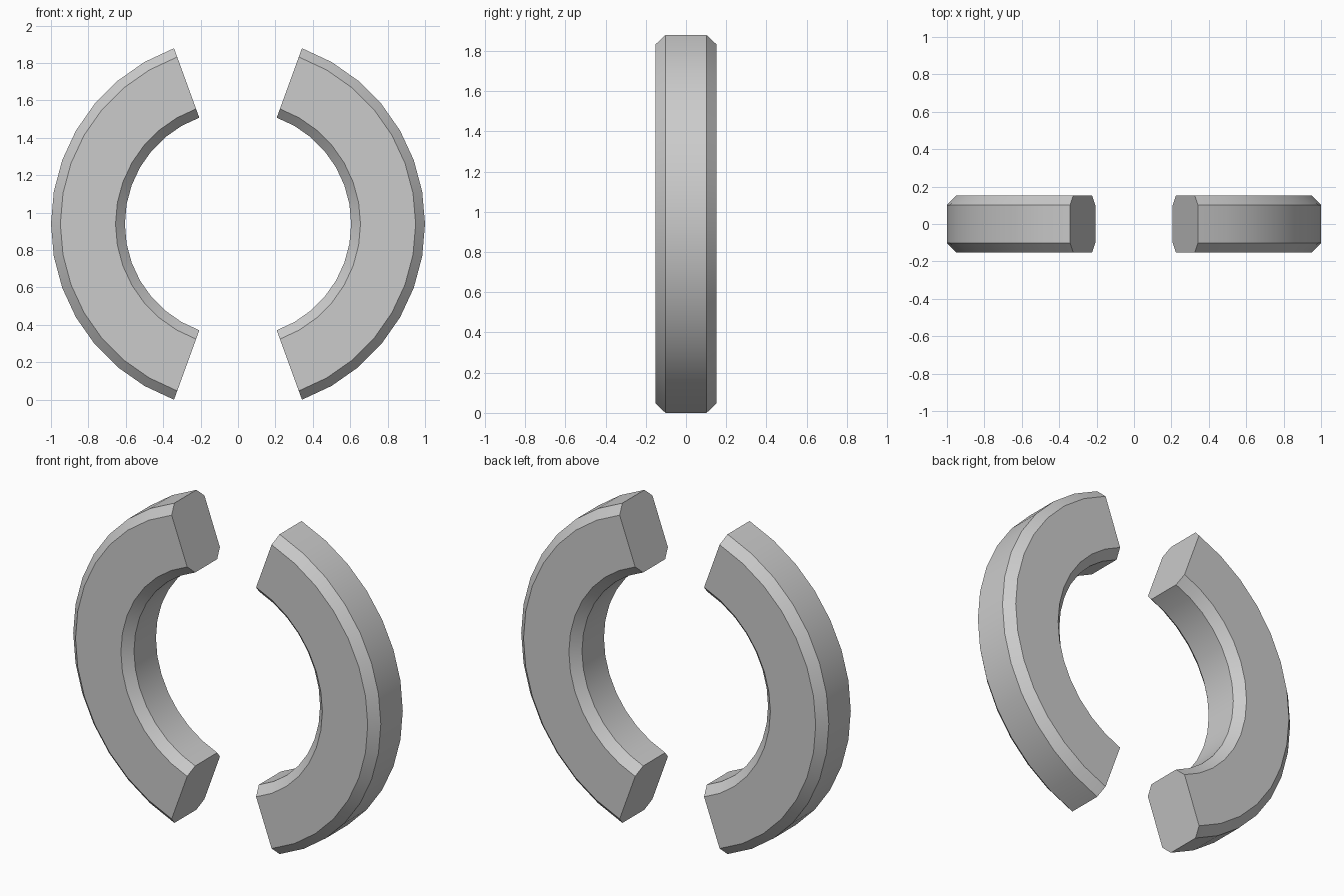
import bpy, bmesh
from math import radians, cos, sin

if "Cube" in bpy.data.objects:
    bpy.data.objects.remove(bpy.data.objects["Cube"])

R_IN, R_OUT = 0.605, 1.0      # ring radii
HALF, CH = 0.152, 0.05        # half thickness, chamfer
HALF_ARC, STEPS = radians(70), 14
CZ = R_OUT * sin(HALF_ARC)    # ring centre height

# Chamfered cross-section as (radius, y)
section = [(R_IN, -HALF + CH), (R_IN + CH, -HALF), (R_OUT - CH, -HALF), (R_OUT, -HALF + CH),
           (R_OUT, HALF - CH), (R_OUT - CH, HALF), (R_IN + CH, HALF), (R_IN, HALF - CH)]


def arc_half(name, side):
    """Sweep the section along an arc opening towards x = 0."""
    bm = bmesh.new()
    rings = []
    for i in range(STEPS + 1):
        a = -HALF_ARC + 2 * HALF_ARC * i / STEPS
        rings.append([bm.verts.new((side * r * cos(a), y, CZ + r * sin(a))) for r, y in section])
    n = len(section)
    for a, b in zip(rings, rings[1:]):
        for j in range(n):
            k = (j + 1) % n
            bm.faces.new((a[j], a[k], b[k], b[j]))
    # End caps
    bm.faces.new(rings[0])
    bm.faces.new(rings[-1])
    bmesh.ops.recalc_face_normals(bm, faces=bm.faces)
    mesh = bpy.data.meshes.new(name)
    bm.to_mesh(mesh)
    bm.free()
    obj = bpy.data.objects.new(name, mesh)
    bpy.context.collection.objects.link(obj)
    # Smooth along the arc, sharp at chamfers and ends
    bpy.ops.object.select_all(action='DESELECT')
    obj.select_set(True)
    bpy.context.view_layer.objects.active = obj
    bpy.ops.object.shade_smooth_by_angle(angle=radians(30))


arc_half("left_ring_half", -1)
arc_half("right_ring_half", 1)
